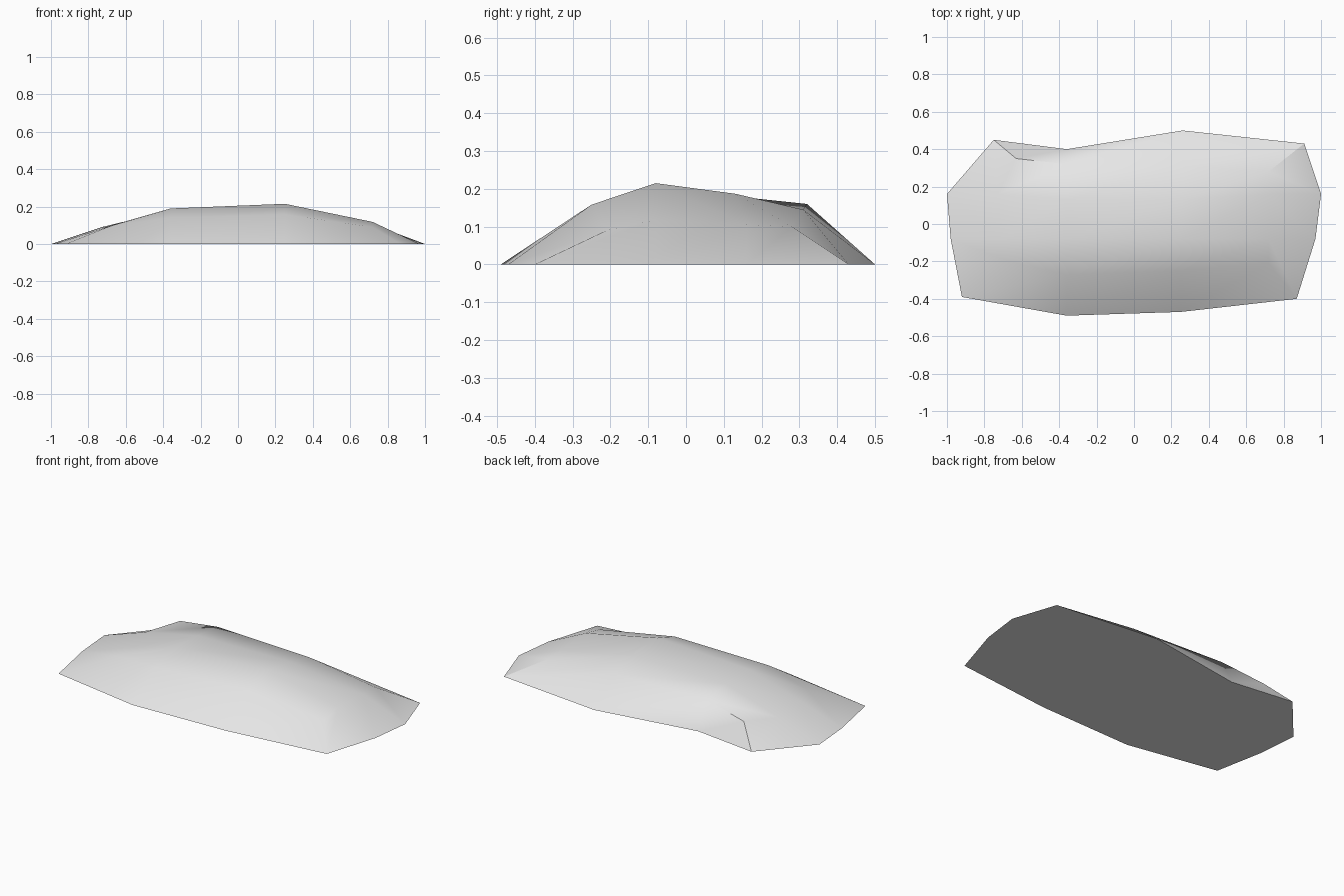
import bpy
import bmesh
import math

default_cube = bpy.data.objects.get("Cube")
if default_cube:
    bpy.data.objects.remove(default_cube, do_unlink=True)


def flat_material(name, colour):
    material = bpy.data.materials.new(name)
    material.use_nodes = True
    material.diffuse_color = colour
    shader = material.node_tree.nodes["Principled BSDF"]
    shader.inputs["Base Color"].default_value = colour
    return material


# Crown of the mound: rows run front to back, each from right (-x) to left (+x)
crown_rows = [
    [(-.67, -.2, .1), (-.36, -.27, .14), (.25, -.25, .158), (.72, -.21, .09)],
    [(-.71, -.08, .09), (-.36, -.08, .19), (.25, -.08, .215), (.72, -.08, .118)],
    [(-.73, .16, .09), (-.36, .13, .18), (.26, .13, .187), (.72, .16, .105)],
    [(-.63, .35, .112), (-.36, .32, .16), (.26, .31, .145), (.72, .28, .1)],
]

# Ground outline, counter-clockwise from the front right corner
ground_outline = [
    (-.92, -.39), (-.36, -.49), (.25, -.47), (.87, -.4),
    (.97, -.08), (1, .16), (.91, .43), (.26, .5),
    (-.36, .4), (-.75, .45), (-1, .16), (-.98, -.08),
]

bm = bmesh.new()
grid = [[bm.verts.new(point) for point in row] for row in crown_rows]
rim = [bm.verts.new((x, y, 0)) for x, y in ground_outline]

# Top surface
for lower, upper in zip(grid, grid[1:]):
    for i in range(len(lower) - 1):
        bm.faces.new((lower[i], lower[i + 1], upper[i + 1], upper[i]))

# Crown edge in the same order as the ground outline
front, back = grid[0], grid[-1]
left_side = [row[-1] for row in grid[1:-1]]
right_side = [row[0] for row in grid[1:-1]]
crown_edge = front + left_side + back[::-1] + right_side[::-1]

# Sloping sides and flat underside
count = len(rim)
for i in range(count):
    j = (i + 1) % count
    bm.faces.new((rim[i], rim[j], crown_edge[j], crown_edge[i]))
bm.faces.new(rim[::-1])

# Crease running down the middle of the back slope
bmesh.ops.connect_verts(bm, verts=[back[1], rim[7]])
bmesh.ops.recalc_face_normals(bm, faces=bm.faces[:])

mesh = bpy.data.meshes.new("rock_mound")
bm.to_mesh(mesh)
bm.free()
mesh.materials.append(flat_material("light grey stone", (.8, .8, .8, 1)))

rock_mound = bpy.data.objects.new("rock_mound", mesh)
bpy.context.collection.objects.link(rock_mound)

# Soft shading with the steep edges kept sharp
bpy.ops.object.select_all(action='DESELECT')
rock_mound.select_set(True)
bpy.context.view_layer.objects.active = rock_mound
bpy.ops.object.shade_smooth_by_angle(angle=math.radians(30))
